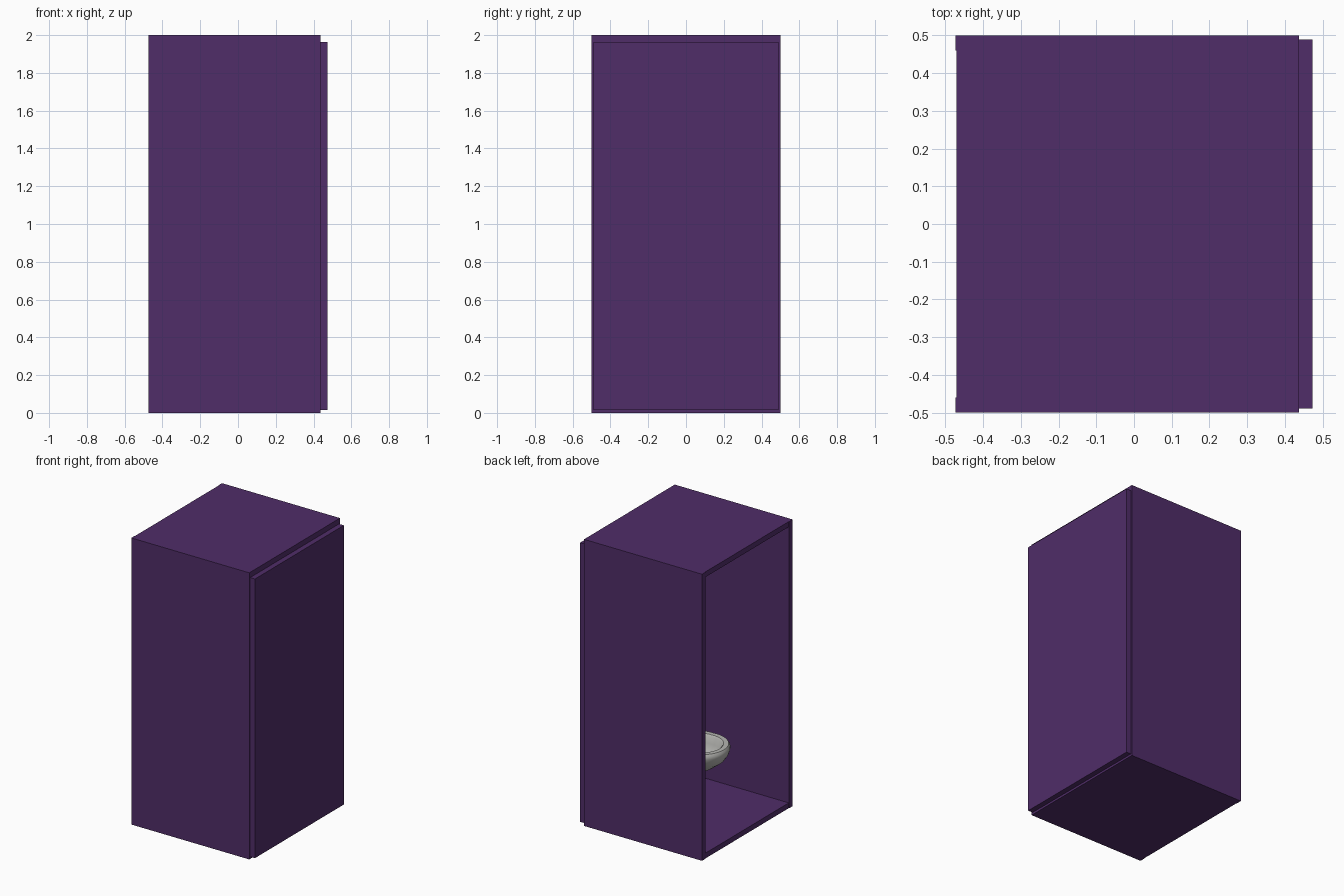
import bpy, bmesh, math

if "Cube" in bpy.data.objects:
    bpy.data.objects.remove(bpy.data.objects["Cube"])


def material(name, rgb):
    m = bpy.data.materials.new(name)
    m.diffuse_color = (*rgb, 1)
    m.use_nodes = True
    m.node_tree.nodes["Principled BSDF"].inputs["Base Color"].default_value = m.diffuse_color
    return m


PURPLE = material("purple plastic", (0.080, 0.026, 0.140))
WHITE = material("grey ceramic", (0.46, 0.46, 0.44))


def add(name, bm, mat):
    bmesh.ops.recalc_face_normals(bm, faces=bm.faces)
    me = bpy.data.meshes.new(name)
    bm.to_mesh(me)
    bm.free()
    me.materials.append(mat)
    ob = bpy.data.objects.new(name, me)
    bpy.context.collection.objects.link(ob)
    return ob


def box(name, lo, hi, mat, bevel=0):
    bm = bmesh.new()
    bmesh.ops.create_cube(bm, size=1)
    for v in bm.verts:
        v.co = [(a + b) / 2 + c * (b - a) for a, b, c in zip(lo, hi, v.co)]
    ob = add(name, bm, mat)
    if bevel:
        b = ob.modifiers.new("bevel", "BEVEL")
        b.width, b.segments = bevel, 3
    return ob


def loft(name, rings, mat, n=40):
    """Egg-shaped rings: centre x, front length, back length, half width, z."""
    bm = bmesh.new()
    loops = []
    for c, front, back, w, z in rings:
        loop = []
        for i in range(n):
            a = 2 * math.pi * i / n
            ca = math.cos(a)
            loop.append(bm.verts.new((c + ca * (back if ca > 0 else front), w * math.sin(a), z)))
        loops.append(loop)
    for p, q in zip(loops, loops[1:]):
        for i in range(n):
            j = (i + 1) % n
            bm.faces.new((p[i], p[j], q[j], q[i]))
    bm.faces.new(loops[0])
    bm.faces.new(loops[-1])
    ob = add(name, bm, mat)
    bpy.context.view_layer.objects.active = ob
    ob.select_set(True)
    bpy.ops.object.shade_smooth_by_angle(angle=math.radians(40))
    ob.select_set(False)
    return ob


# Booth shell, open towards -x
for name, s in (("front_wall", -1), ("back_wall", 1)):
    y0, y1 = sorted((0.46 * s, 0.5 * s))
    box(name, (-0.474, y0, 0), (0.437, y1, 2), PURPLE)
box("floor", (-0.471, -0.46, 0), (0.437, 0.46, 0.037), PURPLE)
box("roof", (-0.471, -0.46, 1.963), (0.437, 0.46, 2), PURPLE)
# Rear panel fixed on the outside
box("rear_panel", (0.437, -0.49, 0.015), (0.474, 0.49, 1.963), PURPLE)

# Toilet bowl, with hollow inside
loft("toilet_bowl", [
    (0.08, 0.09, 0.20, 0.11, 0.037),
    (0.08, 0.085, 0.20, 0.10, 0.07),
    (0.07, 0.07, 0.20, 0.08, 0.22),
    (0.00, 0.09, 0.26, 0.09, 0.32),
    (-0.08, 0.12, 0.32, 0.13, 0.38),
    (-0.11, 0.155, 0.34, 0.16, 0.43),
    (-0.12, 0.172, 0.35, 0.175, 0.47),
    (-0.12, 0.182, 0.35, 0.182, 0.50),
    (-0.12, 0.182, 0.35, 0.182, 0.52),
    (-0.12, 0.172, 0.34, 0.172, 0.535),
    (-0.12, 0.140, 0.26, 0.140, 0.535),
    (-0.12, 0.130, 0.25, 0.130, 0.525),
    (-0.12, 0.120, 0.24, 0.120, 0.48),
    (-0.10, 0.095, 0.19, 0.095, 0.43),
    (-0.07, 0.060, 0.12, 0.060, 0.40),
], WHITE)

# Cistern behind the bowl
box("cistern", (0.25, -0.2, 0.46), (0.432, 0.2, 0.88), WHITE, 0.02)
box("cistern_lid", (0.235, -0.215, 0.88), (0.434, 0.215, 0.92), WHITE, 0.012)
loft("flush_button", [(0.335, 0.025, 0.025, 0.025, 0.915), (0.335, 0.025, 0.025, 0.025, 0.93)], WHITE, 24)
